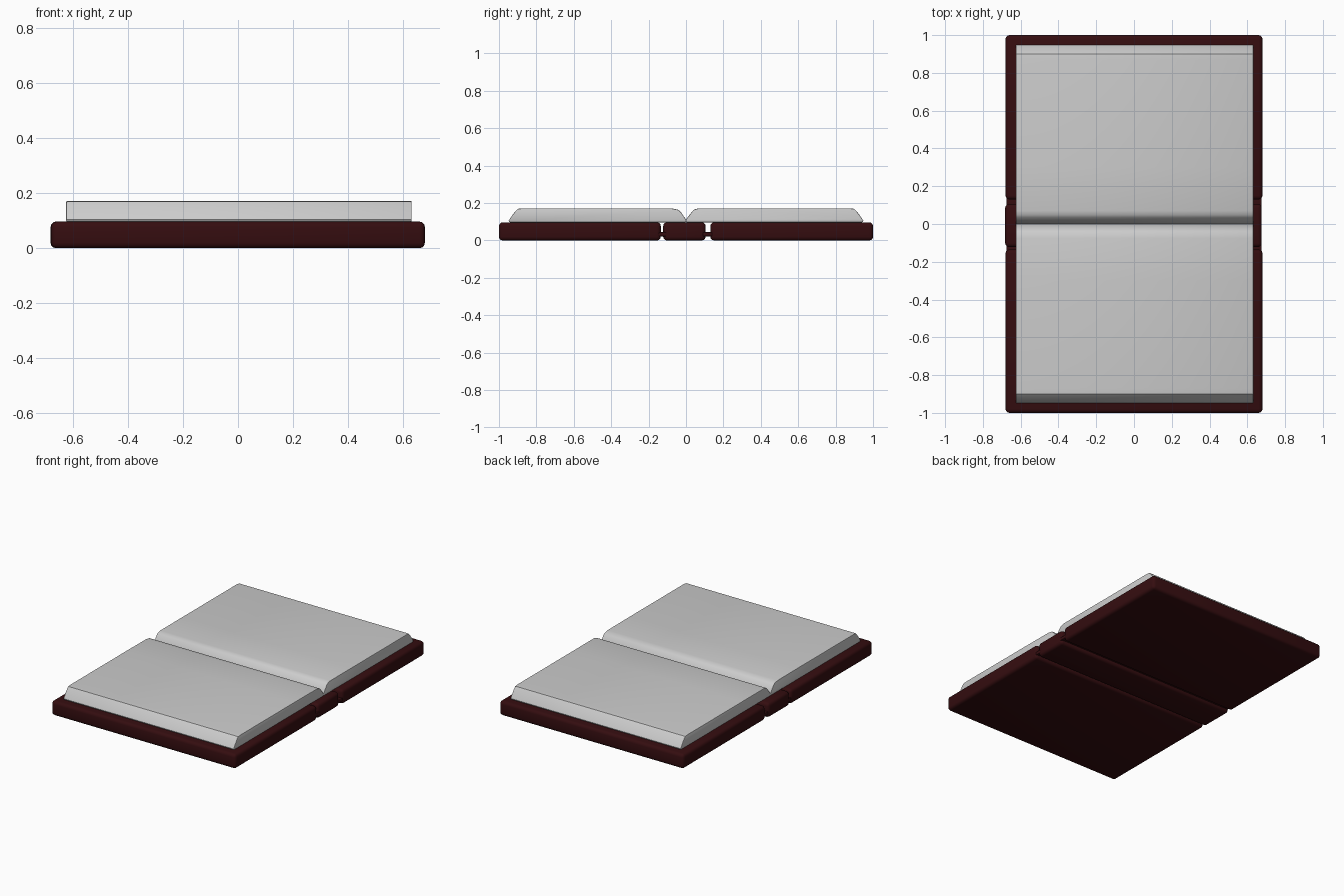
import bpy, bmesh, math

if "Cube" in bpy.data.objects:
    bpy.data.objects.remove(bpy.data.objects["Cube"])

leather = bpy.data.materials.new("dark_leather")
leather.diffuse_color = (0.035, 0.004, 0.005, 1)
leather.use_nodes = True
leather.node_tree.nodes["Principled BSDF"].inputs["Base Color"].default_value = leather.diffuse_color


def finish(name, bm, mat=None, bevel=0, segments=3):
    bmesh.ops.recalc_face_normals(bm, faces=bm.faces)
    me = bpy.data.meshes.new(name)
    bm.to_mesh(me)
    bm.free()
    ob = bpy.data.objects.new(name, me)
    bpy.context.collection.objects.link(ob)
    if mat:
        me.materials.append(mat)
    bpy.ops.object.select_all(action='DESELECT')
    ob.select_set(True)
    bpy.context.view_layer.objects.active = ob
    if bevel:
        mod = ob.modifiers.new("rounded_edges", 'BEVEL')
        mod.width, mod.segments = bevel, segments
        mod.limit_method = 'ANGLE'
        mod.angle_limit = math.radians(60)
        bpy.ops.object.modifier_apply(modifier=mod.name)
    bpy.ops.object.shade_smooth_by_angle(angle=math.radians(35))
    return ob


def box(name, x, y, z, bevel):
    bm = bmesh.new()
    bmesh.ops.create_cube(bm, size=1)
    for v in bm.verts:
        v.co = [(a + b) / 2 + c * (b - a) for (a, b), c in zip((x, y, z), v.co)]
    return finish(name, bm, leather, bevel)


def extrude_profile(name, pts, x0, x1, bevel):
    bm = bmesh.new()
    face = bm.faces.new([bm.verts.new((x0, y, z)) for y, z in pts])
    ext = bmesh.ops.extrude_face_region(bm, geom=[face])
    verts = [g for g in ext["geom"] if isinstance(g, bmesh.types.BMVert)]
    bmesh.ops.translate(bm, verts=verts, vec=(x1 - x0, 0, 0))
    return finish(name, bm, None, bevel, 2)


# Padded covers and spine
box("front_cover", (-0.68, 0.68), (-1.0, -0.135), (0, 0.097), 0.02)
box("back_cover", (-0.68, 0.68), (0.13, 1.0), (0, 0.097), 0.02)
box("spine", (-0.682, 0.676), (-0.122, 0.105), (0, 0.097), 0.02)

# Thin hinge strips joining covers to spine
box("front_hinge", (-0.676, 0.676), (-0.15, -0.105), (0.022, 0.044), 0.004)
box("back_hinge", (-0.676, 0.676), (0.09, 0.145), (0.022, 0.044), 0.004)

# Two page blocks with sloped fore edges, meeting in the central gutter
front_pages = [(0, 0.097), (0, 0.112), (-0.03, 0.155), (-0.045, 0.165),
               (-0.075, 0.171), (-0.3, 0.172), (-0.87, 0.172), (-0.9, 0.169),
               (-0.912, 0.157), (-0.942, 0.116), (-0.948, 0.105), (-0.945, 0.097)]
back_pages = [(0, 0.097), (0, 0.112), (0.035, 0.158), (0.048, 0.167),
              (0.07, 0.172), (0.3, 0.172), (0.87, 0.172), (0.9, 0.169),
              (0.912, 0.157), (0.942, 0.116), (0.948, 0.105), (0.945, 0.097)]
extrude_profile("front_page_block", front_pages, -0.625, 0.632, 0.004)
extrude_profile("back_page_block", back_pages, -0.625, 0.632, 0.004)
